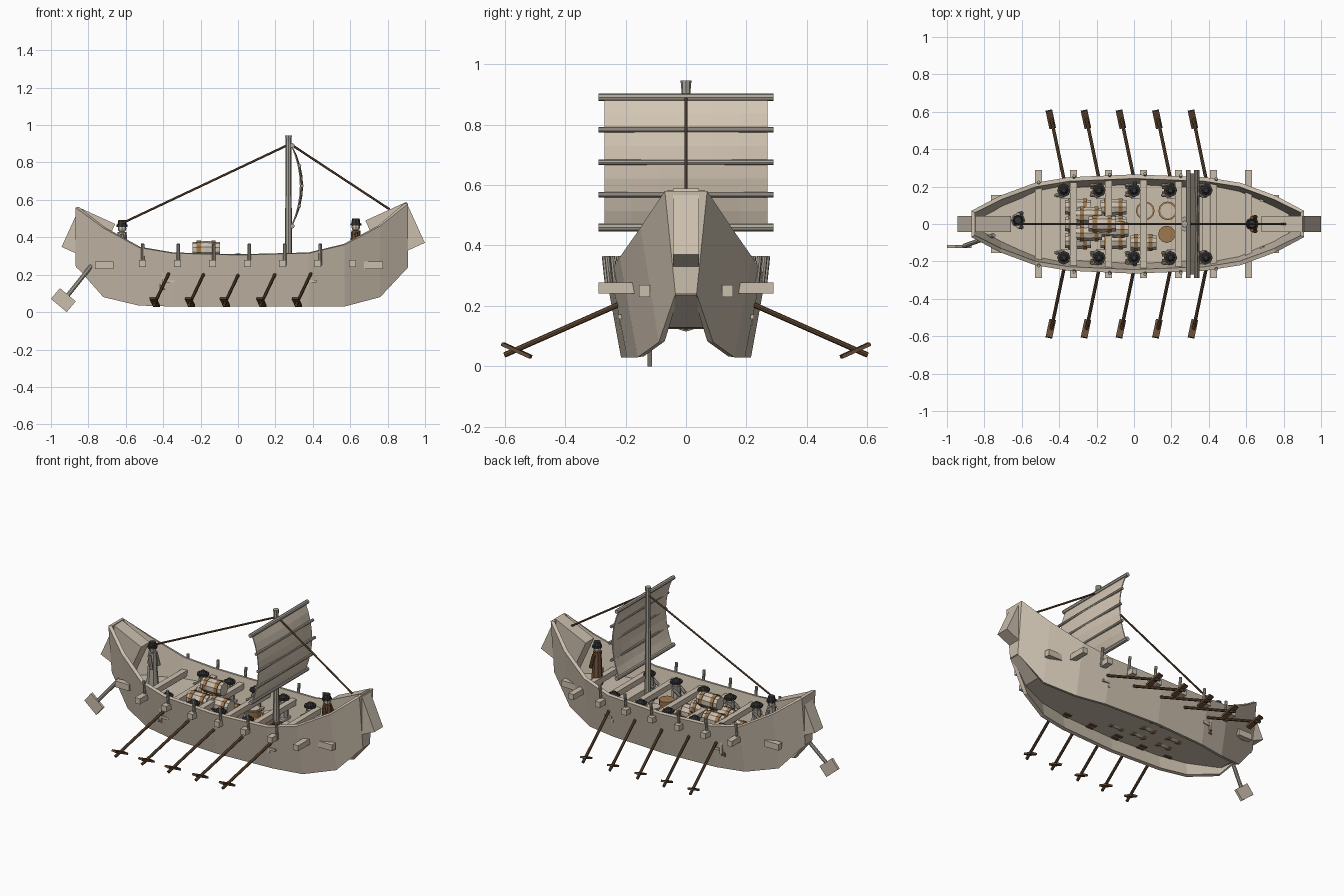
import bpy, bmesh, math
from mathutils import Vector

if "Cube" in bpy.data.objects:
    bpy.data.objects.remove(bpy.data.objects["Cube"])


def material(name, r, g, b):
    m = bpy.data.materials.new(name)
    m.use_nodes = True
    m.diffuse_color = (r, g, b, 1)
    m.node_tree.nodes["Principled BSDF"].inputs["Base Color"].default_value = (r, g, b, 1)
    return m


HULL = material("pale_wood", .60, .52, .42)
SPAR = material("grey_wood", .42, .38, .32)
SAIL = material("sail_cloth", .66, .57, .46)
DARK = material("dark_wood", .13, .07, .035)
BAND = material("barrel_brown", .34, .19, .08)
COAT = material("brown_coat", .17, .085, .04)
HAT = material("dark_hat", .035, .035, .035)
ROBE = material("grey_robe", .40, .36, .31)


def finish(name, bm, mat, thick=0):
    me = bpy.data.meshes.new(name)
    bm.to_mesh(me)
    bm.free()
    ob = bpy.data.objects.new(name, me)
    bpy.context.collection.objects.link(ob)
    me.materials.append(mat)
    if thick:
        mod = ob.modifiers.new("thickness", "SOLIDIFY")
        mod.thickness, mod.offset = thick, -1
    return ob


def box(name, loc, size, mat, rot=(0, 0, 0)):
    bm = bmesh.new()
    bmesh.ops.create_cube(bm, size=1)
    bmesh.ops.scale(bm, vec=size, verts=bm.verts)
    ob = finish(name, bm, mat)
    ob.location, ob.rotation_euler = loc, rot
    return ob


def rod(name, a, b, r, mat, r2=None, sides=8):
    a, b = Vector(a), Vector(b)
    bm = bmesh.new()
    bmesh.ops.create_cone(bm, cap_ends=True, segments=sides, radius1=r,
                          radius2=r if r2 is None else r2, depth=(b - a).length)
    ob = finish(name, bm, mat)
    ob.location = (a + b) / 2
    ob.rotation_euler = (b - a).to_track_quat("Z", "Y").to_euler()
    return ob


def ball(name, loc, r, mat):
    bm = bmesh.new()
    bmesh.ops.create_uvsphere(bm, u_segments=8, v_segments=6, radius=r)
    ob = finish(name, bm, mat)
    ob.location = loc


# Hull stations: x, top z, top half width, bottom z, bottom half width
STATIONS = [
    (-.87, .56, .07, .25, .035), (-.72, .45, .15, .08, .09),
    (-.53, .345, .22, .035, .16), (-.35, .315, .25, .03, .195),
    (0, .305, .265, .03, .215), (.38, .315, .25, .03, .195),
    (.57, .36, .22, .03, .16), (.76, .46, .15, .08, .09),
    (.91, .58, .07, .24, .035)]


def half_width(x, z):
    for a, b in zip(STATIONS, STATIONS[1:]):
        if a[0] <= x <= b[0]:
            t = (x - a[0]) / (b[0] - a[0])
            _, zt, yt, zb, yb = [p + (q - p) * t for p, q in zip(a, b)]
            return yb + (yt - yb) * (z - zb) / (zt - zb)
    return .04


# Open-bottomed hull wall
bm = bmesh.new()
ring = [(s, -1) for s in STATIONS] + [(s, 1) for s in reversed(STATIONS)]
low = [bm.verts.new((s[0], side * s[4], s[3])) for s, side in ring]
top = [bm.verts.new((s[0], side * s[2], s[1])) for s, side in ring]
for i in range(len(ring)):
    j = (i + 1) % len(ring)
    bm.faces.new((low[i], low[j], top[j], top[i]))
finish("hull", bm, HULL, .022)


def sheet(name, points, thick=.012):
    """Flooring that follows the hull sides; points are (x, z)."""
    bm = bmesh.new()
    rows = []
    for x, z in points:
        w = half_width(x, z) - .008
        rows.append([bm.verts.new((x, -w, z)), bm.verts.new((x, w, z))])
    for a, b in zip(rows, rows[1:]):
        bm.faces.new((a[0], b[0], b[1], a[1]))
    finish(name, bm, HULL, thick)


sheet("main_deck", [(-.86, .25), (-.72, .14), (-.53, .135), (-.35, .135), (0, .135),
                    (.38, .135), (.57, .135), (.76, .14), (.9, .245)])
sheet("stern_platform", [(-.82, .225), (-.72, .225), (-.53, .225), (-.4, .225)])
sheet("bow_platform", [(.37, .225), (.57, .225), (.76, .225), (.83, .225)])
box("stern_step", (-.4, 0, .18), (.015, .44, .09), HULL)
box("bow_step", (.37, 0, .18), (.015, .44, .09), HULL)

# Tilted end blocks
tilt = math.radians(24.4)
box("bow_block", (.84, 0, .43), (.24, .085, .24), HULL, (0, -tilt, 0))
box("stern_block", (-.8, 0, .41), (.21, .085, .23), HULL, (0, tilt, 0))

# Cross beams that pass through the hull, and stubs near the ends
for i in range(7):
    box("cross_beam", (-.51 + .187 * i, 0, .26), (.036, .58, .036), HULL)
for side in (-1, 1):
    for x in (-.715, .725):
        box("end_stub", (x, side * .137, .25), (.1, .036, .04), HULL)
    for i in range(6):
        x = -.51 + .19 * i
        w = half_width(x, .3)
        rod("gunwale_peg", (x, side * (w - .004), .25), (x, side * (w + .008), .365), .009, SPAR)

# Mast, sail and yards
rod("mast", (.27, 0, .13), (.27, 0, .945), .02, SPAR, .015)
rod("mast_cap", (.27, 0, .9), (.27, 0, .945), .014, SPAR, .018)
rod("mast_foot", (.27, 0, .13), (.27, 0, .2), .04, SPAR)


def sail_x(t, u=0.0):
    return .29 + .058 * (1 - t * t) * (1 - .2 * u * u)


bm = bmesh.new()
NU, NV = 6, 8
grid = [[bm.verts.new((sail_x(2 * v / NV - 1, 2 * u / NU - 1), .27 * (2 * u / NU - 1),
                       .675 + .215 * (2 * v / NV - 1)))
         for u in range(NU + 1)] for v in range(NV + 1)]
for v in range(NV):
    for u in range(NU):
        bm.faces.new((grid[v][u], grid[v][u + 1], grid[v + 1][u + 1], grid[v + 1][u]))
finish("sail", bm, SAIL, .006)
for i in range(5):
    t = i / 2 - 1
    x, z = sail_x(t, .7), .675 + .215 * t
    rod("yard", (x, -.29, z), (x, .29, z), .013 if i in (0, 4) else .009, SPAR)

# Stays
rod("aft_stay", (.27, 0, .895), (-.62, 0, .475), .006, DARK, sides=6)
rod("fore_stay", (.27, 0, .905), (.81, 0, .55), .006, DARK, sides=6)

# Steering oar
rod("steering_shaft", (-.75, -.06, .29), (-.91, -.118, .09), .012, SPAR)
box("steering_blade", (-.934, -.12, .064), (.075, .016, .11), HULL, (0, math.radians(-50), 0))


def person(x, y, z, mat, facing):
    """Standing figure."""
    rod("robe", (x, y, z), (x, y, z + .13), .037, mat, .027)
    rod("chest", (x, y, z + .13), (x, y, z + .205), .03, mat, .024)
    for s in (-1, 1):
        rod("arm", (x, y + s * .032, z + .195), (x + facing * .02, y + s * .038, z + .11), .011, mat)
    ball("head", (x, y, z + .225), .023, HULL)
    rod("hat_brim", (x, y, z + .232), (x, y, z + .245), .029, HAT)
    rod("hat_crown", (x, y, z + .245), (x, y, z + .27), .024, HAT, .02)


def rower(x, y):
    rod("rower_torso", (x, y, .17), (x, y, .265), .032, ROBE, .025)
    ball("rower_head", (x, y, .275), .023, HULL)
    rod("rower_hat", (x, y, .283), (x, y, .295), .036, HAT)
    rod("rower_hat_top", (x, y, .295), (x, y, .312), .024, HAT, .012)
    for s in (-1, 1):
        box("rower_leg", (x - .02, y + s * .016, .155), (.05, .018, .075), COAT)
        rod("rower_arm", (x, y + s * .03, .25), (x - .045, y + s * .026, .22), .009, ROBE)
    box("rower_seat", (x + .01, y, .165), (.05, .09, .015), HULL)


person(-.62, .02, .222, ROBE, 1)
person(.63, 0, .23, COAT, 1)

# Rowers and their oars
for x in (-.375, -.187, 0, .195, .385):
    for side in (-1, 1):
        rower(x, side * .18)
        rod("oar", (x + .015, side * .17, .228), (x - .075, side * .6, .038), .009, DARK)
        box("oar_blade", (x - .07, side * .56, .053), (.036, .105, .012), DARK,
            (side * math.radians(24), 0, side * math.radians(12)))


def barrel(center, axis, r=.047, length=.14):
    c, d = Vector(center), Vector(axis)
    h = length / 2
    rod("barrel_half", c - d * h, c, r * .85, HULL, r, 10)
    rod("barrel_half", c, c + d * h, r, HULL, r * .85, 10)
    for s in (-.55, .55):
        p = c + d * h * s
        rod("barrel_band", p - d * .011, p + d * .011, r + .001, BAND, sides=10)


# Stacked cargo
for x in (-.3, -.11):
    for y in (-.09, 0, .09):
        barrel((x, y, .163), (1, 0, 0))
for y in (-.047, .047):
    barrel((-.24, y, .248), (1, 0, 0))
barrel((-.1, -.03, .248), (1, 0, 0))
barrel((-.17, 0, .333), (1, 0, 0), .048, .145)
barrel((.05, -.1, .165), (1, 0, 0))

# Baskets and a round chest top
for x in (.06, .18):
    rod("basket", (x, .07, .13), (x, .07, .225), .04, BAND, .05, 12)
    rod("basket_filling", (x, .07, .22), (x, .07, .232), .04, HULL, sides=12)
rod("cask", (.175, -.055, .13), (.175, -.055, .23), .04, BAND, .046, 12)
